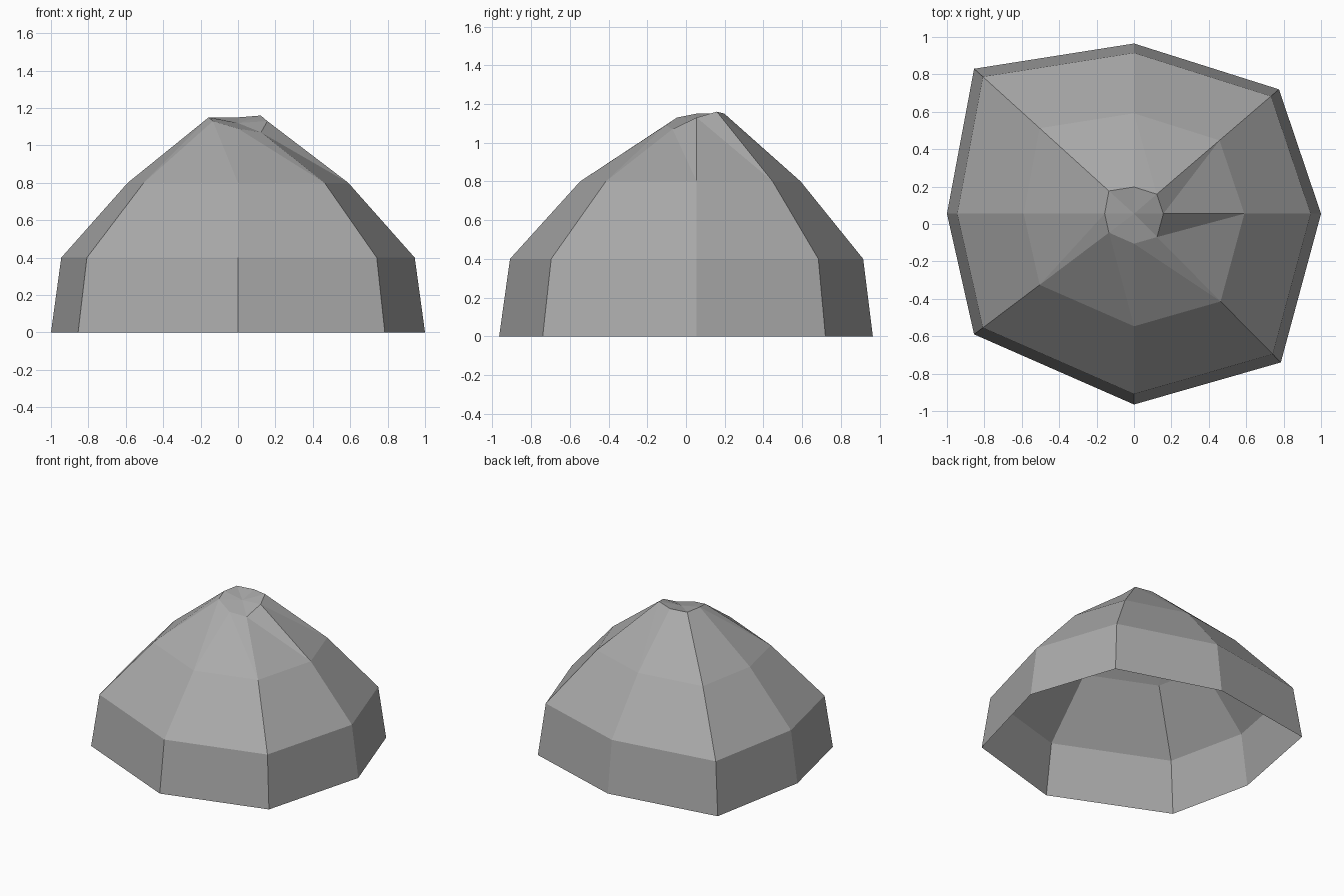
import bpy, bmesh

if "Cube" in bpy.data.objects:
    bpy.data.objects.remove(bpy.data.objects["Cube"])

# Uneven eight-sided outline, shrunk towards one centre at each level
CENTRE_Y = 0.055
OUTLINE = [(1.0, 0.055), (0.775, 0.72), (0, 0.965), (-0.855, 0.83),
           (-1.0, 0.055), (-0.855, -0.59), (0, -0.965), (0.785, -0.74)]
LEVELS = [(1.0, 0.0), (0.945, 0.4), (0.59, 0.8)]
CREST_SCALE = 0.157
CREST_HEIGHTS = [1.13, 1.16, 1.15, 1.15, 1.15, 1.13, 1.09, 1.07]
TIP_HEIGHT = 1.12

bm = bmesh.new()


def ring(scale, heights):
    return [bm.verts.new((x * scale, CENTRE_Y + (y - CENTRE_Y) * scale, z))
            for (x, y), z in zip(OUTLINE, heights)]


# Stacked rings, with an uneven crest on top
rings = [ring(s, [z] * 8) for s, z in LEVELS]
rings.append(ring(CREST_SCALE, CREST_HEIGHTS))

# Walls and roof slopes; the warped top slopes are split into triangles
for k, (low, high) in enumerate(zip(rings, rings[1:])):
    for i in range(8):
        j = (i + 1) % 8
        a, b, c, d = low[i], low[j], high[j], high[i]
        if k < 2:
            bm.faces.new((a, b, c, d))
        elif i == 7:
            bm.faces.new((a, b, c, d)[:2] + (d,))
            bm.faces.new((b, c, d))
        else:
            bm.faces.new((a, b, d))
            bm.faces.new((b, c, d))

# Sunken tip closing the crest
tip = bm.verts.new((0, CENTRE_Y, TIP_HEIGHT))
for i in range(8):
    bm.faces.new((rings[-1][i], rings[-1][(i + 1) % 8], tip))

mesh = bpy.data.meshes.new("dome_shell")
bm.to_mesh(mesh)
bm.free()
shell = bpy.data.objects.new("dome_shell", mesh)
bpy.context.collection.objects.link(shell)

# Plain grey
grey = bpy.data.materials.new("grey")
grey.diffuse_color = (0.4, 0.4, 0.4, 1)
grey.use_nodes = True
grey.node_tree.nodes["Principled BSDF"].inputs["Base Color"].default_value = grey.diffuse_color
mesh.materials.append(grey)
